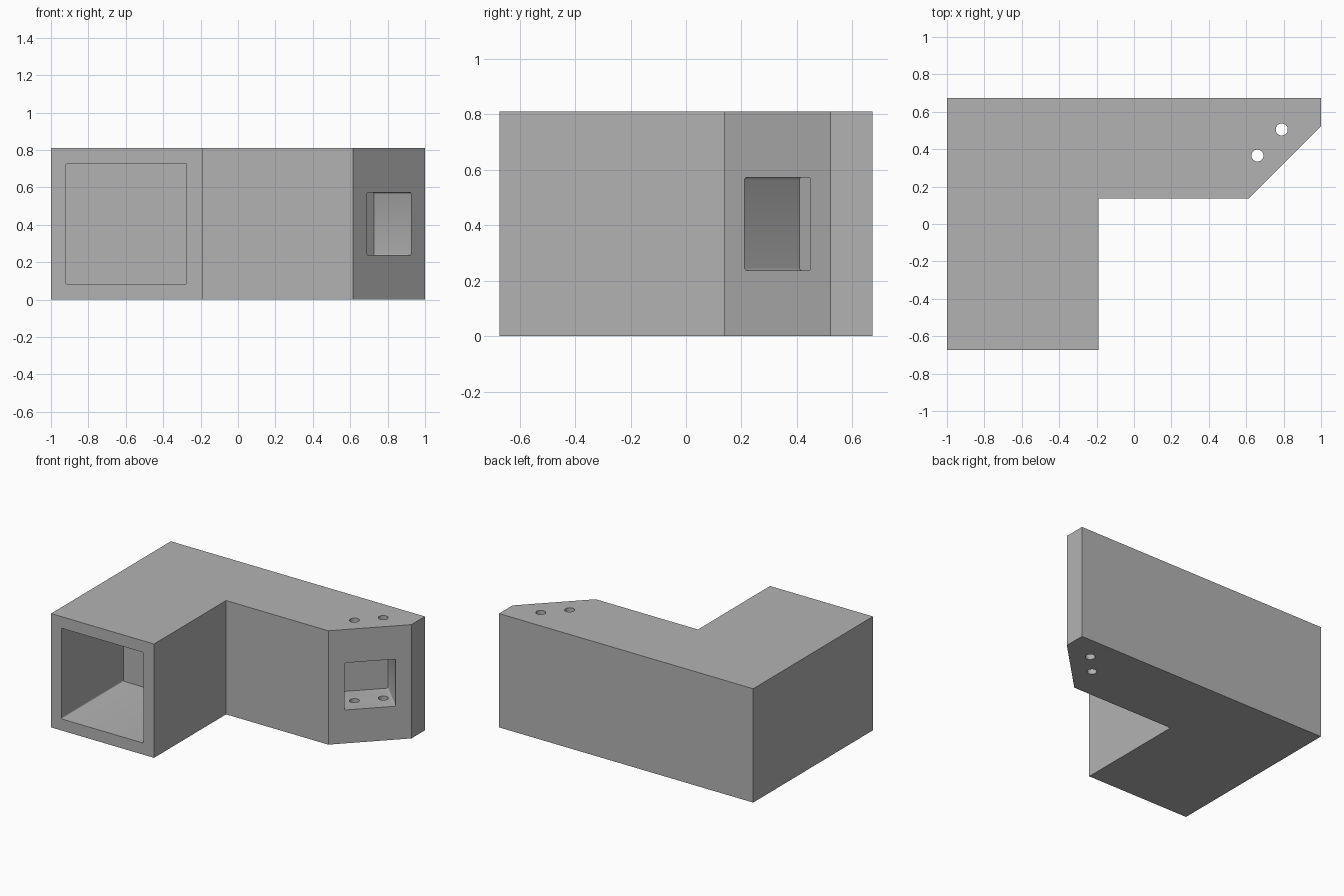
import bpy, bmesh, math
from mathutils import Matrix, Vector

default = bpy.data.objects.get("Cube")
if default:
    bpy.data.objects.remove(default, do_unlink=True)

HEIGHT = 0.81

grey = bpy.data.materials.new("plain grey")
grey.use_nodes = True
colour = (0.45, 0.45, 0.45, 1)
grey.diffuse_color = colour
grey.node_tree.nodes["Principled BSDF"].inputs["Base Color"].default_value = colour


def make_object(name, bm):
    bmesh.ops.recalc_face_normals(bm, faces=bm.faces)
    mesh = bpy.data.meshes.new(name)
    bm.to_mesh(mesh)
    bm.free()
    mesh.materials.append(grey)
    obj = bpy.data.objects.new(name, mesh)
    bpy.context.collection.objects.link(obj)
    return obj


def pocket(name, mouth, width, height, depth, angle):
    """Box cutter sunk into a wall; its long edges are slightly rounded."""
    over = 0.1
    bm = bmesh.new()
    bmesh.ops.create_cube(bm, size=1)
    bmesh.ops.scale(bm, vec=(width, depth + over, height), verts=bm.verts)
    bmesh.ops.translate(bm, vec=(0, (depth - over) / 2, 0), verts=bm.verts)
    long_edges = [e for e in bm.edges
                  if abs(e.verts[0].co.y - e.verts[1].co.y) > depth]
    bmesh.ops.bevel(bm, geom=long_edges, offset=0.008, segments=3,
                    profile=0.5, affect='EDGES')
    bm.transform(Matrix.Translation(mouth) @ Matrix.Rotation(angle, 4, 'Z'))
    return make_object(name, bm)


def screw_hole(name, x, y):
    bm = bmesh.new()
    bmesh.ops.create_cone(bm, cap_ends=True, segments=32, radius1=0.032,
                          radius2=0.032, depth=HEIGHT + 0.2)
    bmesh.ops.translate(bm, vec=(x, y, HEIGHT / 2), verts=bm.verts)
    return make_object(name, bm)


# L-shaped body with a chamfered arm end
outline = [(-1, -0.673), (-0.19, -0.673), (-0.19, 0.137), (0.615, 0.137),
           (1, 0.522), (1, 0.673), (-1, 0.673)]
bm = bmesh.new()
base = bm.faces.new([bm.verts.new((x, y, 0)) for x, y in outline])
top = bmesh.ops.extrude_face_region(bm, geom=[base])
bmesh.ops.translate(bm, vec=(0, 0, HEIGHT),
                    verts=[v for v in top["geom"] if isinstance(v, bmesh.types.BMVert)])
body = make_object("angled_body", bm)

# Large socket in the front, small slot in the chamfer, two screw holes
mid = HEIGHT / 2
slot_mouth = Vector((0.808, 0.33, mid))
cutters = [
    pocket("front_socket_cutter", Vector((-0.597, -0.673, mid)), 0.645, 0.645, 0.70, 0),
    pocket("chamfer_slot_cutter", slot_mouth, 0.335, 0.335, 0.28, math.pi / 4),
    screw_hole("outer_screw_hole_cutter", 0.79, 0.505),
    screw_hole("inner_screw_hole_cutter", 0.66, 0.366),
]
for cutter in cutters:
    cut = body.modifiers.new(cutter.name, 'BOOLEAN')
    cut.operation = 'DIFFERENCE'
    cut.solver = 'EXACT'
    cut.object = cutter

# Bake the cuts, then discard the cutters
bpy.context.view_layer.objects.active = body
body.select_set(True)
for cutter in cutters:
    bpy.ops.object.modifier_apply(modifier=cutter.name)
for cutter in cutters:
    bpy.data.objects.remove(cutter, do_unlink=True)
bpy.ops.object.shade_smooth_by_angle(angle=math.radians(35))
